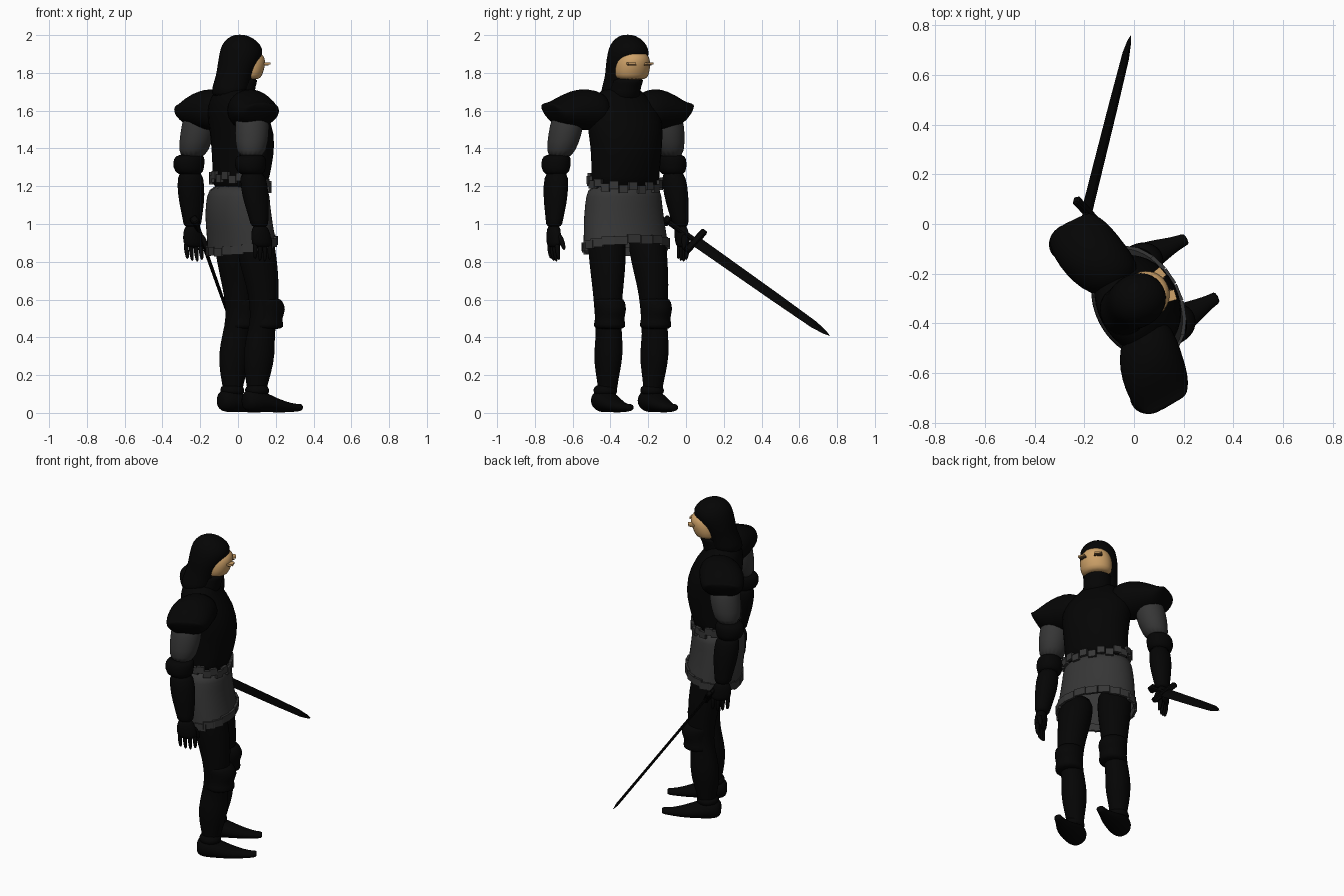
import bpy, bmesh, math
from mathutils import Vector, Matrix

cube = bpy.data.objects.get("Cube")
if cube:
    bpy.data.objects.remove(cube)

# The figure is built facing +x, then turned and moved to its stance
STANCE = Matrix.Translation((0, -0.33, 0)) @ Matrix.Rotation(math.radians(28), 4, 'Z')


def material(name, rgb):
    m = bpy.data.materials.new(name)
    m.use_nodes = True
    col = (*rgb, 1)
    m.diffuse_color = col
    bsdf = m.node_tree.nodes["Principled BSDF"]
    bsdf.inputs["Base Color"].default_value = col
    bsdf.inputs["Roughness"].default_value = 0.8
    return m


BLACK = material("black armour", (0.0014, 0.0014, 0.0014))
GREY = material("dark grey cloth", (0.037, 0.037, 0.037))
SKIN = material("tan skin", (0.62, 0.36, 0.14))
BROWN = material("brown eye", (0.1, 0.05, 0.02))


def finish(name, bm, mat, smooth=0, matrix=STANCE):
    bmesh.ops.recalc_face_normals(bm, faces=bm.faces)
    mesh = bpy.data.meshes.new(name)
    bm.to_mesh(mesh)
    bm.free()
    mesh.materials.append(mat)
    ob = bpy.data.objects.new(name, mesh)
    bpy.context.collection.objects.link(ob)
    ob.matrix_world = matrix
    if smooth:
        mesh.shade_smooth()
        ob.modifiers.new("Smooth", 'SUBSURF').levels = smooth
        ob.modifiers["Smooth"].render_levels = smooth
    return ob


def loft(name, sections, mat, axis='z', side=1, tilt=0, open_end=False, n=16):
    """Skin rings (x, y, z, radius, radius) stacked along an axis."""
    bm = bmesh.new()
    rings = []
    for i, (x, y, z, a, b) in enumerate(sections):
        ring = []
        for k in range(n):
            t = math.tau * k / n
            c, s = a * math.cos(t), b * math.sin(t)
            off = {'z': (c, s, 0), 'y': (c, 0, s), 'x': (0, c, s)}[axis]
            p = Vector((x, y, z)) + Vector(off)
            if tilt and i == len(sections) - 1:
                p.z += tilt * math.cos(t)
            p.y *= side
            ring.append(bm.verts.new(p))
        rings.append(ring)
    for lo, hi in zip(rings, rings[1:]):
        for k in range(n):
            bm.faces.new((lo[k], lo[(k + 1) % n], hi[(k + 1) % n], hi[k]))
    bm.faces.new(rings[0])
    if not open_end:
        bm.faces.new(rings[-1])
    return finish(name, bm, mat, 1)


def plates(name, count, cx, a, b, height, size, mat):
    """Ring of small hanging plates around an ellipse."""
    bm = bmesh.new()
    for k in range(count):
        t = math.tau * (k + 0.5) / count
        turn = math.atan2(math.sin(t) / b, math.cos(t) / a)
        pos = (cx + a * math.cos(t), b * math.sin(t), height(math.cos(t), k))
        m = Matrix.Translation(pos) @ Matrix.Rotation(turn, 4, 'Z') @ Matrix.Diagonal((*size, 1))
        bmesh.ops.create_cube(bm, size=1, matrix=m)
    return finish(name, bm, mat)


# Breastplate and neck guard
loft("breastplate", [(0.01, 0, 1.16, .125, .195), (0.018, 0, 1.25, .14, .196),
                     (0.03, 0, 1.36, .158, .196), (.027, 0, 1.48, .163, .212),
                     (-.008, 0, 1.6, .145, .22), (-.035, 0, 1.675, .105, .15),
                     (-.025, 0, 1.73, .085, .085)], BLACK)
loft("neck_guard", [(-.015, 0, 1.64, .11, .1), (0, 0, 1.71, .09, .085),
                    (.02, .01, 1.75, .092, .085), (.026, .01, 1.775, .088, .09)], BLACK)

# Hood, cut back at the brow so the face shows
loft("hood", [(-.055, 0, 1.66, .1, .112), (-.042, .005, 1.73, .098, .1),
              (-.015, .01, 1.79, .098, .102), (.002, .012, 1.845, .106, .11),
              (.03, .014, 1.905, .123, .112), (.027, .014, 1.95, .108, .097),
              (.021, .014, 1.985, .071, .066), (.018, .014, 2.003, .025, .025)], BLACK)

# Face with jutting eyes
loft("face", [(.058, .016, 1.762, .07, .08), (.06, .016, 1.785, .08, .094),
              (.07, .017, 1.84, .092, .1), (.077, .018, 1.885, .086, .088),
              (.07, .018, 1.915, .06, .06)], SKIN)
for side, label in ((1, "left"), (-1, "right")):
    turn = Matrix.Translation((.142, .016 + side * .048, 1.849)) @ Matrix.Rotation(side * .2, 4, 'Z')
    for part, shift, size, mat in (("brow", (0, 0, 0), (.056, .042, .01), SKIN),
                                   ("eye", (0, -side * .004, -.0075), (.034, .044, .005), BROWN)):
        bm = bmesh.new()
        bmesh.ops.create_cube(bm, size=1, matrix=turn @ Matrix.Translation(shift)
                              @ Matrix.Diagonal((*size, 1)))
        finish(label + "_" + part, bm, mat)

# Skirt with plated belt and hem
loft("skirt", [(.01, 0, 1.215, .137, .204), (.0, 0, 1.15, .152, .212),
               (.0, 0, 1.05, .162, .225), (.015, 0, .95, .162, .235),
               (.024, 0, .878, .163, .241)], GREY, tilt=.035, open_end=True, n=24)
plates("belt_plates", 24, .014, .139, .204,
       lambda c, k: 1.212 - .03 * c + .018 * (k % 2), (.018, .046, .042), GREY)
plates("hem_plates", 20, .024, .161, .236,
       lambda c, k: .884 + .034 * c + .004 * (k % 2), (.015, .07, .045), GREY)

for side, label in ((1, "left"), (-1, "right")):
    # Arms
    loft(label + "_sleeve", [(-.07, .285, 1.62, .085, .08), (-.075, .302, 1.52, .094, .092),
                             (-.085, .315, 1.44, .091, .087), (-.1, .335, 1.34, .072, .068)],
         GREY, side=side)
    loft(label + "_shoulder_guard",
         [(-.015, .09, 1.595, .09, .08), (-.03, .16, 1.602, .128, .112),
          (-.05, .24, 1.608, .136, .112), (-.062, .32, 1.598, .134, .092),
          (-.068, .375, 1.592, .12, .064), (-.07, .408, 1.616, .098, .028),
          (-.066, .422, 1.632, .072, .01)], BLACK, 'y', side)
    loft(label + "_elbow_guard", [(-.104, .342, 1.37, .07, .065), (-.109, .346, 1.345, .088, .078),
                                  (-.112, .348, 1.3, .086, .078), (-.102, .35, 1.255, .07, .065)],
         BLACK, side=side)
    loft(label + "_forearm", [(-.102, .348, 1.29, .067, .06), (-.093, .357, 1.2, .077, .066),
                              (-.083, .366, 1.11, .07, .06), (-.074, .376, 1.02, .051, .044),
                              (-.072, .38, .98, .05, .042)], BLACK, side=side)
    loft(label + "_palm", [(-.072, .38, 1.0, .038, .03), (-.068, .384, .95, .058, .034),
                           (-.062, .386, .9, .06, .032), (-.058, .386, .875, .05, .026)],
         BLACK, side=side)
    for k in range(4):
        x, drop = -.106 + .029 * k, (.0, .012, .016, .006)[k]
        loft(label + "_finger", [(x, .387, .905, .014, .016), (x + .004, .39, .86, .014, .014),
                                 (x + .006, .38, .812 - drop, .009, .01)],
             BLACK, side=side, n=8)
    loft(label + "_thumb", [(-.025, .378, .95, .018, .018), (-.003, .366, .905, .017, .016),
                            (.002, .358, .86, .01, .01)], BLACK, side=side, n=8)

    # Legs, with a slight sideways shift of the stance
    dy = .014 * side
    leg = [(.03, .12, .98, .1, .1), (.043, .122, .86, .107, .103), (.065, .13, .74, .1, .091),
           (.082, .138, .62, .082, .078), (.082, .138, .5, .072, .07), (.07, .138, .42, .076, .067),
           (.06, .138, .31, .09, .078), (.053, .138, .21, .075, .062), (.048, .136, .13, .052, .05),
           (.048, .136, .08, .05, .05)]
    loft(label + "_leg", [(x, y + (dy if z < .5 else 0), z, a, b) for x, y, z, a, b in leg],
         BLACK, side=side)
    loft(label + "_knee_guard", [(.09, .138, .612, .076, .076), (.098, .138, .588, .09, .084),
                                 (.113, .138, .545, .095, .084), (.1, .138, .5, .08, .076),
                                 (.102, .138, .47, .09, .086), (.1, .138, .44, .09, .084)],
         BLACK, side=side)
    loft(label + "_boot_cuff", [(.043, .14 + dy / 2, .15, .055, .053),
                                (.043, .14 + dy / 2, .125, .068, .066),
                                (.046, .14 + dy / 2, .09, .066, .064)], BLACK, side=side)
    loft(label + "_boot", [(x, y + dy / 2, z, a, b) for x, y, z, a, b in
                           ((-.036, .14, .065, .034, .034), (-.016, .14, .065, .06, .058),
                            (.03, .14, .068, .074, .067), (.09, .143, .056, .07, .053),
                            (.15, .142, .042, .062, .04), (.21, .14, .032, .046, .03),
                            (.265, .136, .027, .03, .022), (.3, .134, .028, .026, .02),
                            (.317, .132, .03, .022, .017))],
         BLACK, 'x', side)

# Sword held in the left hand, pointing away to the side
tip, base = Vector((-.012, .762, .408)), Vector((-.19, .05, .91))
along = (tip - base).normalized()
wide = Vector((-.55, .5, .68))
wide = (wide - along * wide.dot(along)).normalized()
thick = along.cross(wide)
frame = Matrix((along, wide, thick)).transposed().to_4x4()
frame.translation = base
length = (tip - base).length

bm = bmesh.new()
rows = []
for x, w in ((-.01, .034), (length * .6, .029), (length * .88, .024), (length * .96, .013)):
    rows.append([bm.verts.new(p) for p in ((x, w, 0), (x, 0, .008), (x, -w, 0), (x, 0, -.008))])
for lo, hi in zip(rows, rows[1:]):
    for k in range(4):
        bm.faces.new((lo[k], lo[(k + 1) % 4], hi[(k + 1) % 4], hi[k]))
point = bm.verts.new((length, 0, 0))
for k in range(4):
    bm.faces.new((rows[-1][k], rows[-1][(k + 1) % 4], point))
bm.faces.new(rows[0])
finish("sword_blade", bm, BLACK, matrix=frame)

for name, centre, size in (("sword_guard", (0, 0, 0), (.035, .17, .03)),
                           ("sword_grip", (-.1, 0, 0), (.2, .026, .026)),
                           ("sword_pommel", (-.19, 0, 0), (.035, .045, .04))):
    bm = bmesh.new()
    bmesh.ops.create_cube(bm, size=1, matrix=Matrix.Translation(centre) @ Matrix.Diagonal((*size, 1)))
    bmesh.ops.bevel(bm, geom=bm.edges[:], offset=.006, segments=1, affect='EDGES')
    finish(name, bm, BLACK, matrix=frame)
